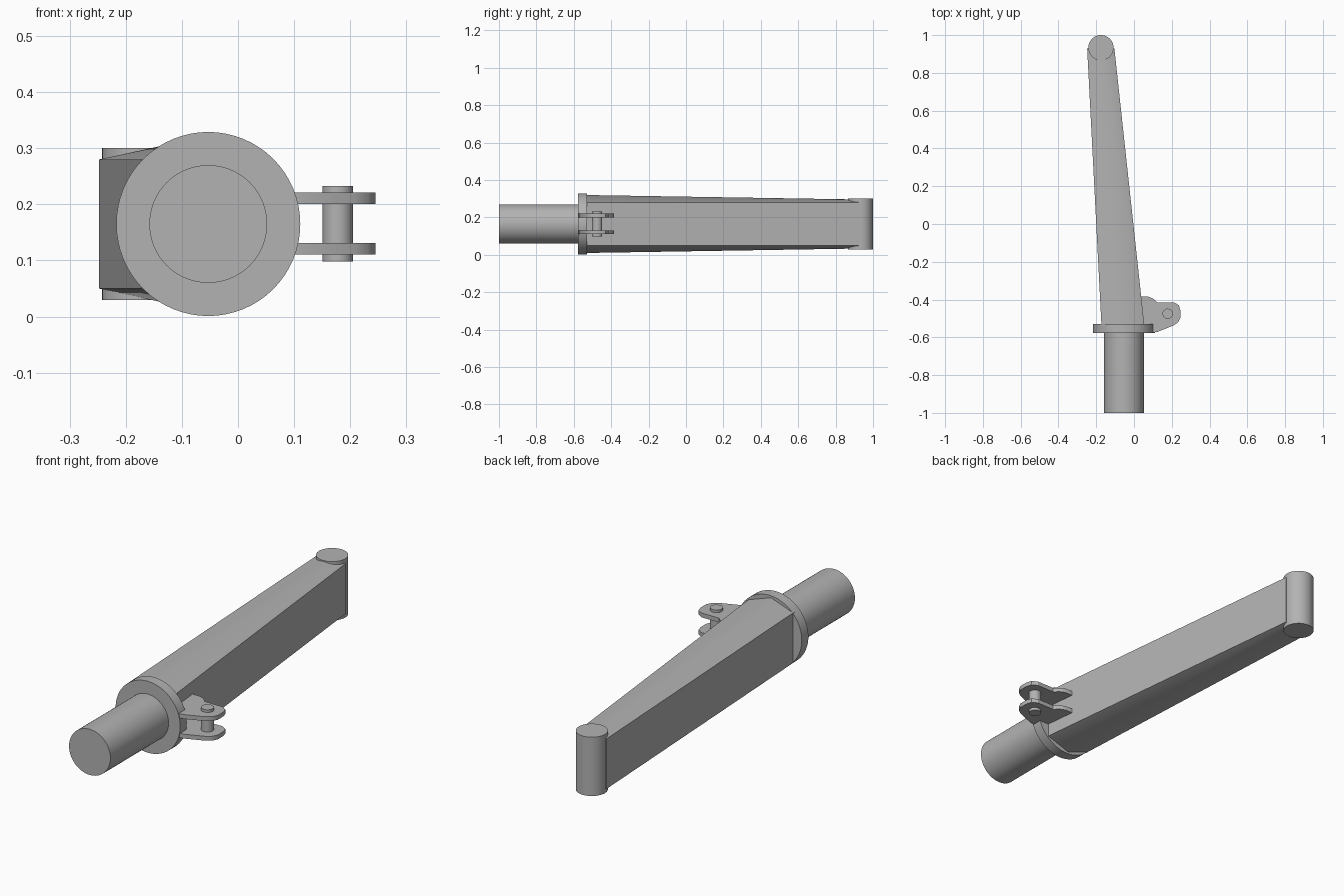
import bpy, bmesh, math
from mathutils import Vector

cube = bpy.data.objects.get("Cube")
if cube:
    bpy.data.objects.remove(cube, do_unlink=True)

steel = bpy.data.materials.new("grey steel")
steel.use_nodes = True
steel.diffuse_color = (0.45, 0.45, 0.45, 1)
steel.node_tree.nodes["Principled BSDF"].inputs["Base Color"].default_value = steel.diffuse_color

AXIS_X, AXIS_Z = -0.053, 0.165


def finish(bm, name, angle=30):
    bmesh.ops.recalc_face_normals(bm, faces=bm.faces)
    mesh = bpy.data.meshes.new(name)
    bm.to_mesh(mesh)
    bm.free()
    mesh.materials.append(steel)
    ob = bpy.data.objects.new(name, mesh)
    bpy.context.collection.objects.link(ob)
    bpy.ops.object.select_all(action='DESELECT')
    ob.select_set(True)
    bpy.context.view_layer.objects.active = ob
    bpy.ops.object.shade_smooth_by_angle(angle=math.radians(angle))
    return ob


def cylinder(name, start, end, radius):
    start, end = Vector(start), Vector(end)
    bm = bmesh.new()
    bmesh.ops.create_cone(bm, cap_ends=True, segments=64, radius1=radius,
                          radius2=radius, depth=(end - start).length)
    turn = (end - start).to_track_quat('Z', 'Y').to_matrix()
    bmesh.ops.rotate(bm, matrix=turn, verts=bm.verts)
    bmesh.ops.translate(bm, vec=(start + end) / 2, verts=bm.verts)
    return finish(bm, name)


# Round shaft, collar and upright end boss
cylinder("shaft", (AXIS_X, -1, AXIS_Z), (AXIS_X, -0.55, AXIS_Z), 0.105)
cylinder("collar", (AXIS_X, -0.578, AXIS_Z), (AXIS_X, -0.53, AXIS_Z), 0.164)
cylinder("end_boss", (-0.175, 0.933, 0.03), (-0.175, 0.933, 0.3), 0.067)

# Tapered arm with ridged top and bottom, lofted between two sections
bm = bmesh.new()
sections = []
for y, left, ridge, right, peak in ((-0.54, -0.172, -0.06, 0.055, 0.155),
                                    (0.93, -0.248, -0.175, -0.104, 0.131)):
    outline = [(left, -0.115), (ridge, -peak), (right, -0.115),
               (right, 0.115), (ridge, peak), (left, 0.115)]
    sections.append([bm.verts.new((x, y, AXIS_Z + z)) for x, z in outline])
near, far = sections
for i in range(6):
    j = (i + 1) % 6
    bm.faces.new((near[i], near[j], far[j], far[i]))
bm.faces.new(near)
bm.faces.new(far)
finish(bm, "arm", 50)

# Pair of lug plates with rounded outer corners
lug = [(0, -0.53), (0.1, -0.53), (0.1, -0.575), (0.125, -0.571), (0.208, -0.538),
       (0.232, -0.522), (0.245, -0.497), (0.245, -0.455), (0.237, -0.43),
       (0.212, -0.415), (0.122, -0.415), (0.1, -0.394), (0.075, -0.384), (0, -0.384)]
for name, z in (("lower_lug", 0.111), ("upper_lug", 0.201)):
    bm = bmesh.new()
    face = bm.faces.new([bm.verts.new((x, y, z)) for x, y in lug])
    top = bmesh.ops.extrude_face_region(bm, geom=[face])["geom"]
    bmesh.ops.translate(bm, vec=(0, 0, 0.02),
                        verts=[v for v in top if isinstance(v, bmesh.types.BMVert)])
    finish(bm, name)

# Pin joining the lugs
cylinder("lug_pin", (0.178, -0.475, 0.098), (0.178, -0.475, 0.233), 0.027)
